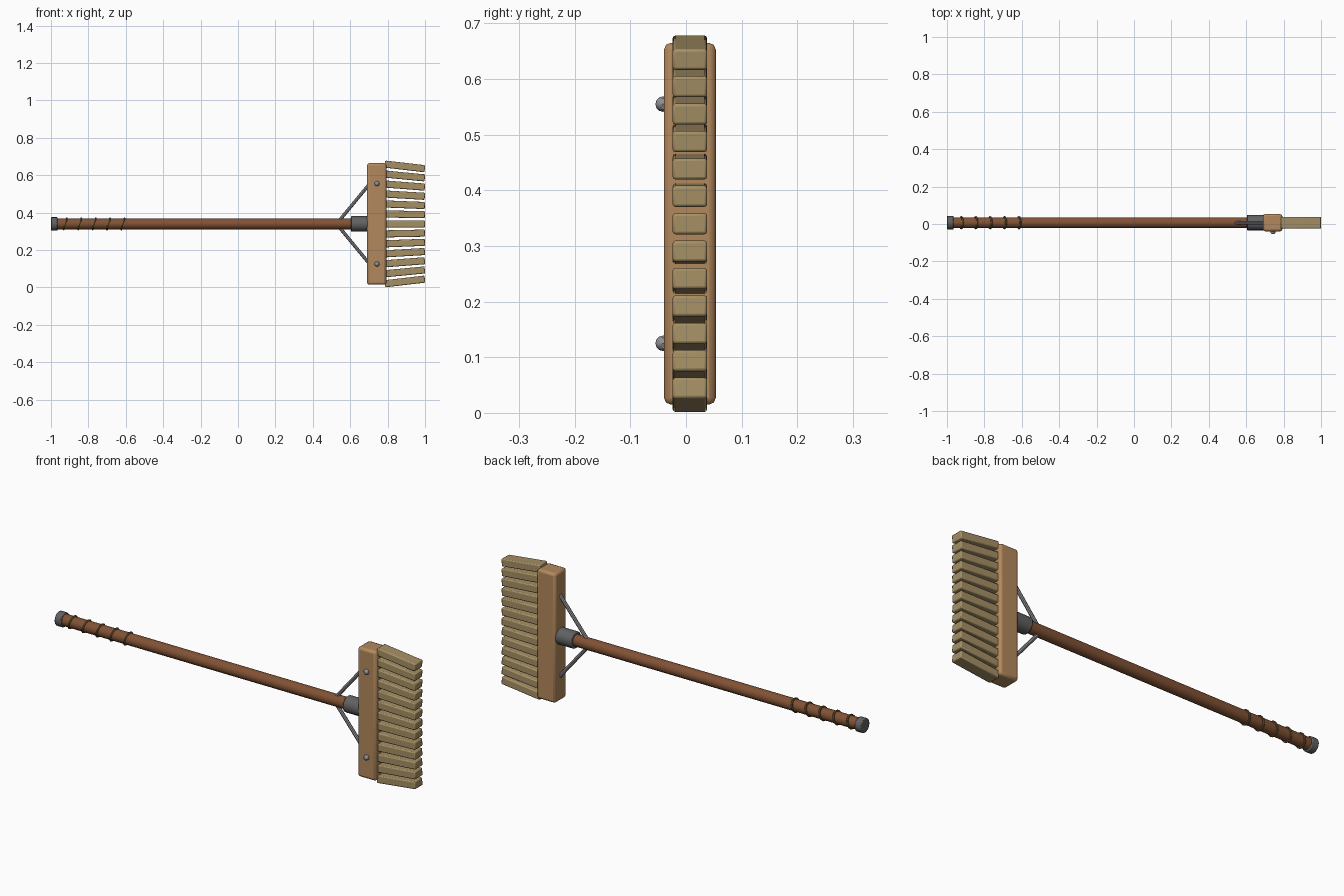
import bpy, math
from mathutils import Vector

if "Cube" in bpy.data.objects:
    bpy.data.objects.remove(bpy.data.objects["Cube"])

YC, ZC = 0.007, 0.34


def mat(name, rgb):
    m = bpy.data.materials.new(name)
    m.diffuse_color = (*rgb, 1)
    m.use_nodes = True
    m.node_tree.nodes["Principled BSDF"].inputs["Base Color"].default_value = m.diffuse_color
    return m


POLE = mat("pole_wood", (0.22, 0.085, 0.035))
BLOCK = mat("block_wood", (0.45, 0.25, 0.11))
STRAW = mat("straw", (0.38, 0.28, 0.13))
CORD = mat("cord", (0.16, 0.10, 0.04))
DARK = mat("dark_metal", (0.12, 0.12, 0.125))
STEEL = mat("steel", (0.28, 0.28, 0.30))


def finish(name, material, bevel=0.0, segments=2):
    o = bpy.context.object
    o.name = name
    o.data.materials.append(material)
    if bevel:
        bpy.ops.object.transform_apply(location=False, rotation=False, scale=True)
        b = o.modifiers.new("bevel", 'BEVEL')
        b.width, b.segments = bevel, segments
        b.limit_method = 'ANGLE'
    bpy.ops.object.shade_smooth_by_angle(angle=math.radians(35))
    return o


def rod(name, a, b, r, material, sides=16, bevel=0.0):
    a, b = Vector(a), Vector(b)
    bpy.ops.mesh.primitive_cylinder_add(
        vertices=sides, radius=r, depth=(b - a).length, location=(a + b) / 2,
        rotation=(b - a).to_track_quat('Z', 'Y').to_euler())
    return finish(name, material, bevel)


def box(name, loc, size, material, bevel, tilt=0.0):
    bpy.ops.mesh.primitive_cube_add(size=1, location=loc, rotation=(0, tilt, 0))
    bpy.context.object.scale = size
    return finish(name, material, bevel)


# Pole, end cap and ferrule
rod("pole", (-0.98, YC, ZC), (0.66, YC, ZC), 0.029, POLE)
rod("end_cap", (-1.0, YC, ZC), (-0.964, YC, ZC), 0.036, DARK, bevel=0.004)
rod("ferrule", (0.604, YC, ZC), (0.70, YC, ZC), 0.041, DARK, bevel=0.004)

# Slanted grip cords around the pole end
for i in range(5):
    bpy.ops.mesh.primitive_torus_add(
        major_segments=20, minor_segments=6, major_radius=0.031, minor_radius=0.005,
        location=(-0.923 + 0.077 * i, YC, ZC),
        rotation=(0, math.radians(90 + 15), 0))
    finish(f"grip_cord_{i + 1}", CORD)

# Head block
box("head_block", (0.7415, YC, ZC), (0.103, 0.093, 0.65), BLOCK, 0.012)

# Bristle tufts, angled slightly inward toward the tips
for i in range(13):
    t = (i - 6) / 6
    a = Vector((0.785, YC, ZC + 0.32 * t))
    b = Vector((0.999, YC, ZC + 0.295 * t))
    d = b - a
    box(f"bristle_tuft_{i + 1}", (a + b) / 2, (d.length, 0.062, 0.038),
        STRAW, 0.005, -math.atan2(d.z, d.x))

# Diagonal braces and bolts, above and below the pole
for side, s in (("upper", 1), ("lower", -1)):
    rod(f"{side}_brace", (0.545, YC, ZC + 0.022 * s), (0.715, YC, ZC + 0.228 * s),
        0.009, STEEL, sides=8)
    bpy.ops.mesh.primitive_uv_sphere_add(
        segments=8, ring_count=6, radius=0.014,
        location=(0.743, -0.041, ZC + 0.215 * s), rotation=(math.pi / 2, 0, 0))
    finish(f"{side}_bolt", STEEL)
